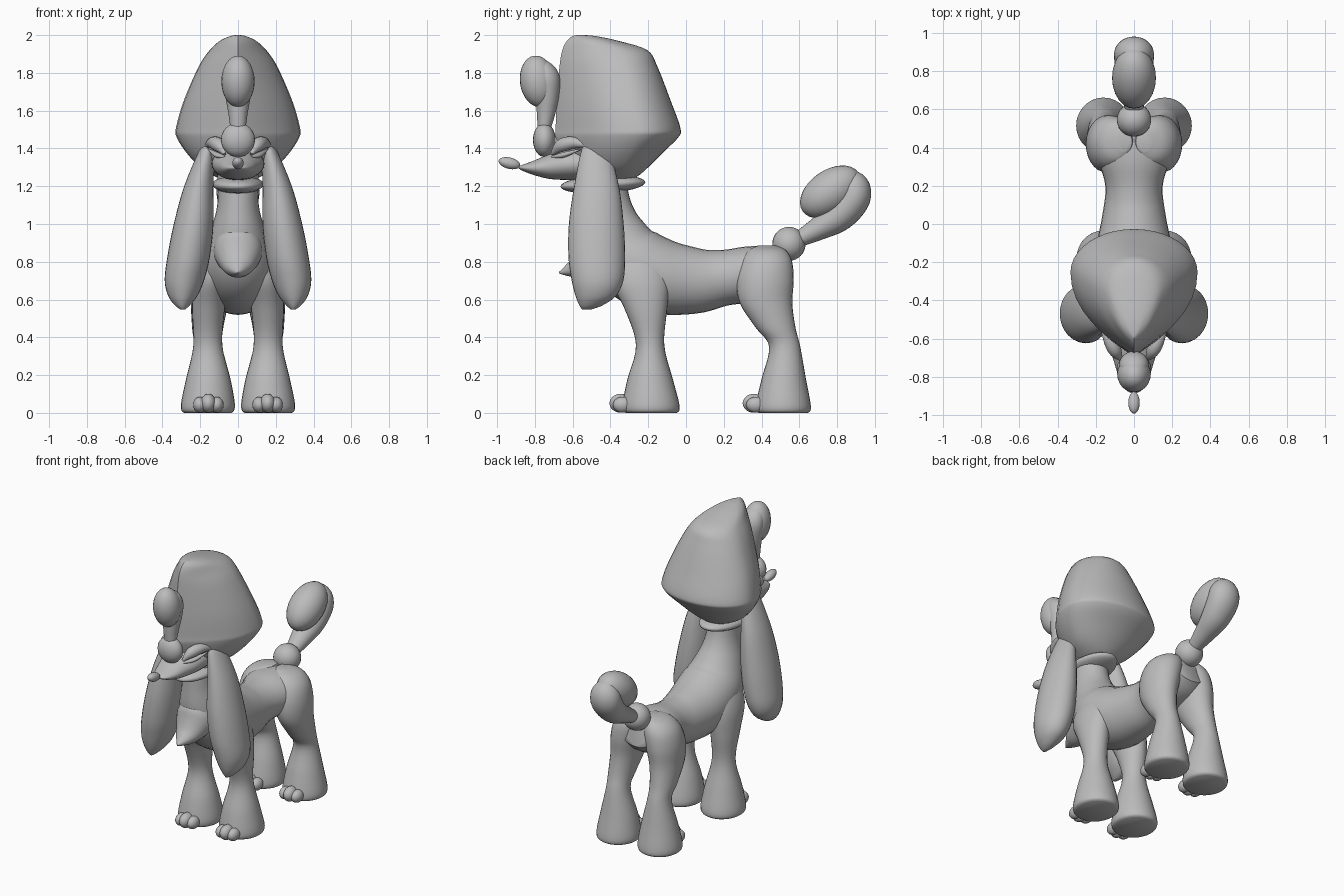
import bpy, bmesh, math
from mathutils import Vector, Matrix

GREY = bpy.data.materials.new("soft grey")
GREY.diffuse_color = (0.5, 0.5, 0.5, 1)
N = 28


def finish(name, bm, angle=50):
    bmesh.ops.recalc_face_normals(bm, faces=bm.faces)
    me = bpy.data.meshes.new(name)
    bm.to_mesh(me)
    bm.free()
    me.materials.append(GREY)
    ob = bpy.data.objects.new(name, me)
    bpy.context.collection.objects.link(ob)
    bpy.ops.object.select_all(action='DESELECT')
    ob.select_set(True)
    bpy.context.view_layer.objects.active = ob
    bpy.ops.object.shade_smooth_by_angle(angle=math.radians(angle))
    return ob


def spline(keys, steps=5):
    """Smooth interpolation through rows of numbers."""
    out = []
    for i in range(len(keys) - 1):
        a, b, c, d = (keys[max(0, min(len(keys) - 1, i + k))] for k in (-1, 0, 1, 2))
        for s in range(steps):
            t = s / steps
            out.append([0.5 * (2 * q + (r - p) * t + (2 * p - 5 * q + 4 * r - s_) * t * t
                               + (3 * q - p - 3 * r + s_) * t ** 3)
                        for p, q, r, s_ in zip(a, b, c, d)])
    out.append(list(keys[-1]))
    return out


def skin(name, rings):
    """Bridge closed rings of points and cap the ends."""
    bm = bmesh.new()
    vs = [[bm.verts.new(p) for p in ring] for ring in rings]
    for a, b in zip(vs, vs[1:]):
        for i in range(len(a)):
            j = (i + 1) % len(a)
            bm.faces.new((a[i], a[j], b[j], b[i]))
    bm.faces.new(vs[0])
    bm.faces.new(vs[-1])
    return finish(name, bm)


def stack(name, keys, side=1):
    """Elliptic rings stacked in z: (z, x_in, x_out, y_front, y_back)."""
    rings = []
    for z, x0, x1, y0, y1 in spline(keys):
        rings.append([(side * ((x0 + x1) / 2 + (x1 - x0) / 2 * math.cos(k * math.tau / N)),
                       (y0 + y1) / 2 + (y1 - y0) / 2 * math.sin(k * math.tau / N), max(z, 0))
                      for k in range(N)])
    return skin(name, rings)


def tube(name, keys, side=1):
    """Tube along a path: (x, y, z, half_width, half_thickness)."""
    rows = spline(keys)
    pts = [Vector(r[:3]) for r in rows]
    rings = []
    for i, r in enumerate(rows):
        tan = (pts[min(i + 1, len(pts) - 1)] - pts[max(i - 1, 0)]).normalized()
        up = tan.cross(Vector((1, 0, 0))).normalized()
        right = up.cross(tan).normalized()
        ring = []
        for k in range(N):
            a = k * math.tau / N
            p = pts[i] + right * r[3] * math.cos(a) + up * r[4] * math.sin(a)
            ring.append((side * p.x, p.y, p.z))
        rings.append(ring)
    return skin(name, rings)


def ball(name, loc, radii, tilt=0):
    bm = bmesh.new()
    m = Matrix.Translation(loc) @ Matrix.Rotation(math.radians(tilt), 4, 'X') @ Matrix.Diagonal((*radii, 1))
    bmesh.ops.create_uvsphere(bm, u_segments=24, v_segments=16, radius=1, matrix=m)
    return finish(name, bm, 180)


# Neck, torso and rump in one sweep
tube("body", [
    (0, -.43, 1.26, .11, .11), (0, -.42, 1.10, .11, .13), (0, -.385, .95, .15, .17),
    (0, -.30, .81, .20, .20), (0, -.14, .725, .20, .20), (0, .05, .70, .165, .175),
    (0, .20, .715, .15, .148), (0, .35, .735, .19, .148), (0, .47, .75, .19, .125),
    (0, .55, .76, .12, .07)])

# Pointed chest tuft
tube("chest_tuft", [
    (0, -.38, .98, .10, .12), (0, -.46, .86, .13, .13), (0, -.55, .785, .09, .075),
    (0, -.62, .755, .045, .035), (0, -.672, .742, .004, .004)])

# Legs with flared cuffs, and three toes on each paw
foreleg = [(0, .035, .285, -.32, -.05), (.015, .02, .30, -.335, -.035), (.06, .018, .30, -.335, -.038),
           (.18, .04, .275, -.31, -.07), (.36, .083, .236, -.265, -.115), (.55, .07, .243, -.325, -.10),
           (.70, .05, .235, -.40, -.09), (.82, .04, .19, -.40, -.13), (.90, .05, .12, -.36, -.2)]
hindleg = [(0, .035, .285, .385, .645), (.015, .02, .30, .37, .66), (.06, .018, .30, .372, .658),
           (.18, .04, .275, .40, .635), (.35, .083, .236, .44, .605), (.45, .078, .243, .37, .58),
           (.58, .05, .25, .285, .563), (.70, .02, .25, .268, .57), (.80, .0, .225, .29, .562),
           (.86, .0, .17, .33, .53), (.885, .01, .09, .38, .48)]
for s, tag in ((-1, "right"), (1, "left")):
    stack(f"front_leg_{tag}", foreleg, s)
    stack(f"hind_leg_{tag}", hindleg, s)
    for part, y in (("front", -.345), ("hind", .36)):
        ball(f"{part}_toe_middle_{tag}", (s * .157, y, .051), (.04, .06, .05))
        for k in (-1, 1):
            ball(f"{part}_toe_side_{tag}", (s * .157 + k * .045, y + .01, .043), (.036, .052, .042))

    # Long hanging ears
    stack(f"ear_{tag}", [
        (1.42, .15, .17, -.51, -.45), (1.40, .125, .20, -.55, -.41), (1.20, .13, .285, -.592, -.355),
        (1.0, .13, .34, -.62, -.33), (.82, .15, .375, -.622, -.322), (.70, .18, .388, -.605, -.332),
        (.62, .215, .37, -.585, -.37), (.57, .255, .335, -.565, -.44), (.548, .28, .305, -.55, -.50)], s)

    # Swept brow and lash beside the muzzle
    tube(f"brow_{tag}", [
        (.07, -.71, 1.37, .008, .008), (.10, -.66, 1.415, .035, .035),
        (.135, -.59, 1.43, .03, .03), (.175, -.51, 1.41, .004, .004)], s)
    tube(f"lash_{tag}", [
        (.07, -.71, 1.355, .006, .006), (.11, -.65, 1.365, .018, .014), (.155, -.56, 1.395, .004, .004)], s)

# Collar ruff
ball("collar", (0, -.44, 1.21), (.135, .225, .048), 3)

# Head puff: round at the back, tapering to a ridge in front (z, y_front, y_back, half_width)
head = [(1.225, -.52, -.32, .06), (1.25, -.56, -.26, .12), (1.30, -.61, -.20, .20), (1.38, -.66, -.12, .275),
        (1.46, -.69, -.04, .325), (1.51, -.69, -.03, .328), (1.65, -.685, -.08, .288), (1.83, -.67, -.15, .21),
        (1.92, -.655, -.205, .15), (1.97, -.63, -.36, .095), (1.995, -.60, -.48, .04), (2.0, -.575, -.54, .01)]
rings = []
for z, yf, yb, w in spline(head):
    yc = yb + (yf - yb) * .34
    ring = []
    for k in range(40):
        a = k * math.tau / 40
        f = math.sin(a)
        x = math.cos(a)
        if f < 0:
            x = math.copysign(1 - abs(f) ** 2.1, x)
        ring.append((x * w, yc + f * ((yb - yc) if f > 0 else (yc - yf)), z))
    rings.append(ring)
skin("head_puff", rings)

# Muzzle and nose
tube("muzzle", [
    (0, -.50, 1.32, .14, .09), (0, -.62, 1.315, .135, .083), (0, -.72, 1.303, .105, .066),
    (0, -.80, 1.297, .08, .04), (0, -.86, 1.298, .05, .018), (0, -.885, 1.30, .015, .006)])
ball("nose", (0, -.935, 1.322), (.03, .058, .03), -14)

# Forelock: tie ball, stem and curled puff
ball("forelock_ball", (0, -.75, 1.445), (.09, .06, .09))
tube("forelock_stem", [
    (0, -.752, 1.50, .04, .033), (0, -.742, 1.58, .05, .048), (0, -.733, 1.68, .068, .062),
    (0, -.738, 1.77, .078, .07), (0, -.765, 1.83, .06, .05), (0, -.78, 1.85, .02, .02)])
ball("forelock_puff", (0, -.785, 1.755), (.088, .094, .137), 8)

# Tail: base ball, stem and curled puff
ball("tail_ball", (0, .545, .895), (.09, .088, .09))
tube("tail_stem", [
    (0, .59, .915, .045, .04), (0, .70, .975, .07, .062), (0, .81, 1.045, .095, .085),
    (0, .885, 1.14, .105, .092), (0, .875, 1.21, .09, .085), (0, .84, 1.255, .04, .04)])
ball("tail_puff", (0, .765, 1.17), (.115, .18, .115), 35)
